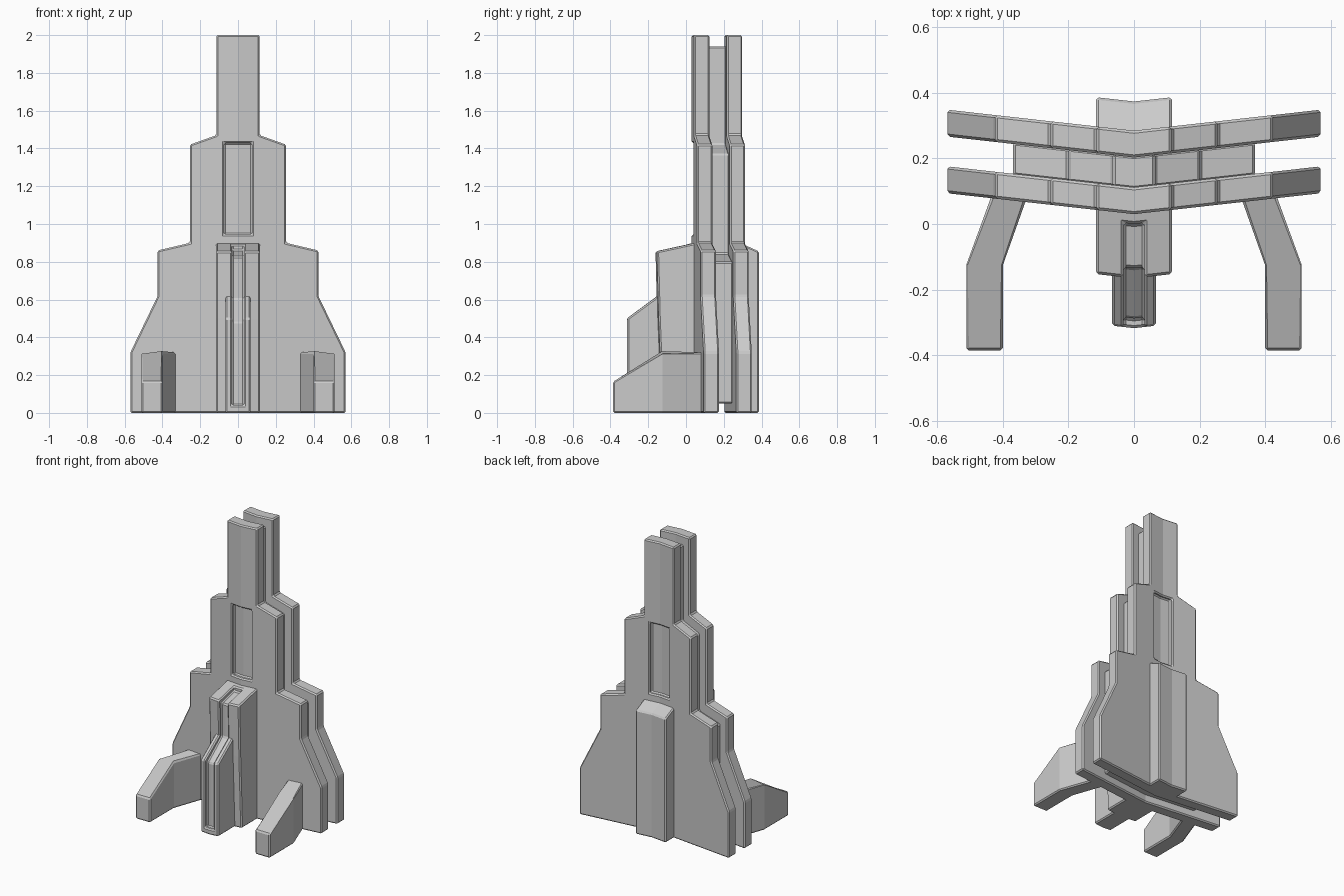
import bpy, bmesh

if "Cube" in bpy.data.objects:
    bpy.data.objects.remove(bpy.data.objects["Cube"])

SLOPE = 0.112  # every slab is bent back away from the centre line


def half_loft(name, ring_a, ring_b, cutters=(), bevel=0.008, helper=False):
    """Solid between two rings on the +x side, mirrored across x = 0."""
    bm = bmesh.new()
    a = [bm.verts.new(p) for p in ring_a]
    b = [bm.verts.new(p) for p in ring_b]
    n = len(a)
    bm.faces.new(a)
    bm.faces.new(b[::-1])
    for i in range(n):
        j = (i + 1) % n
        bm.faces.new((a[i], b[i], b[j], a[j]))
    bmesh.ops.recalc_face_normals(bm, faces=bm.faces[:])
    seam = [f for f in bm.faces if all(abs(v.co.x) < 1e-5 for v in f.verts)]
    bmesh.ops.delete(bm, geom=seam, context='FACES')
    me = bpy.data.meshes.new(name)
    bm.to_mesh(me)
    bm.free()
    ob = bpy.data.objects.new(name, me)
    bpy.context.collection.objects.link(ob)
    m = ob.modifiers.new("mirror", 'MIRROR')
    m.merge_threshold = 0.0001
    for c in cutters:
        m = ob.modifiers.new("cut", 'BOOLEAN')
        m.operation = 'DIFFERENCE'
        m.solver = 'EXACT'
        m.object = c
    if helper:
        ob.hide_render = True
        ob.hide_viewport = True
        ob.display_type = 'WIRE'
    else:
        m = ob.modifiers.new("bevel", 'BEVEL')
        m.width = bevel
        m.segments = 1
        m.limit_method = 'ANGLE'
        m.angle_limit = 0.4
    return ob


def slab(name, profile, y0, y1, **kw):
    """Front profile (x, z) given thickness in y, bent at the centre."""
    ring = lambda y: [(x, y + SLOPE * x, z) for x, z in profile]
    return half_loft(name, ring(y0), ring(y1), **kw)


def rib(name, profile, width, **kw):
    """Side profile (y, z) extruded sideways, bent at the centre."""
    ring = lambda x: [(x, y + SLOPE * x, z) for y, z in profile]
    return half_loft(name, ring(0), ring(width), **kw)


# recess cutters
window = [(0, 0.945), (0.073, 0.945), (0.073, 1.43), (0, 1.43)]
front_window = slab("front_window_cutter", window, -0.1, 0.06, helper=True)
back_window = slab("back_window_cutter", window, 0.26, 0.45, helper=True)
groove = rib("groove_cutter", [
    (0, 1.1), (0, 0.86), (-0.135, 0.828), (-0.135, 0.6), (-0.288, 0.48),
    (-0.288, 0.04), (-0.5, 0.04), (-0.5, 1.1)], 0.032, helper=True)

# stepped tower plates, front and back
tower = [(0, 0), (0.57, 0), (0.57, 0.32), (0.425, 0.62), (0.425, 0.86),
         (0.255, 0.90), (0.255, 1.42), (0.115, 1.47), (0.115, 2.0), (0, 2.0)]
slab("front_plate", tower, 0.03, 0.112, cutters=[front_window])
slab("back_plate", tower, 0.203, 0.285, cutters=[back_window])

# smaller core between the plates
core = [(0, 0.05), (0.37, 0.05), (0.37, 0.80), (0.2, 0.84), (0.2, 1.37),
        (0.065, 1.42), (0.065, 1.94), (0, 1.94)]
slab("core_plate", core, 0.107, 0.208)

# central buttresses
rib("front_buttress", [(0.08, 0), (-0.137, 0), (-0.157, 0.5), (-0.166, 0.855),
                       (0.04, 0.9), (0.08, 0.9)], 0.116, cutters=[groove])
rib("front_fin", [(-0.1, 0), (-0.318, 0), (-0.318, 0.5), (-0.155, 0.62),
                  (-0.1, 0.62)], 0.067, cutters=[groove])
rib("back_buttress", [(0.25, 0), (0.374, 0), (0.374, 0.855), (0.275, 0.9),
                      (0.25, 0.9)], 0.116)

# angled feet
plan = [(0.32, 0.10, 0.32), (0.40, -0.125, 0.32), (0.40, -0.386, 0.165),
        (0.512, -0.386, 0.165), (0.512, -0.125, 0.32), (0.43, 0.10, 0.32)]
half_loft("feet", [(x, y, 0) for x, y, z in plan], plan)
